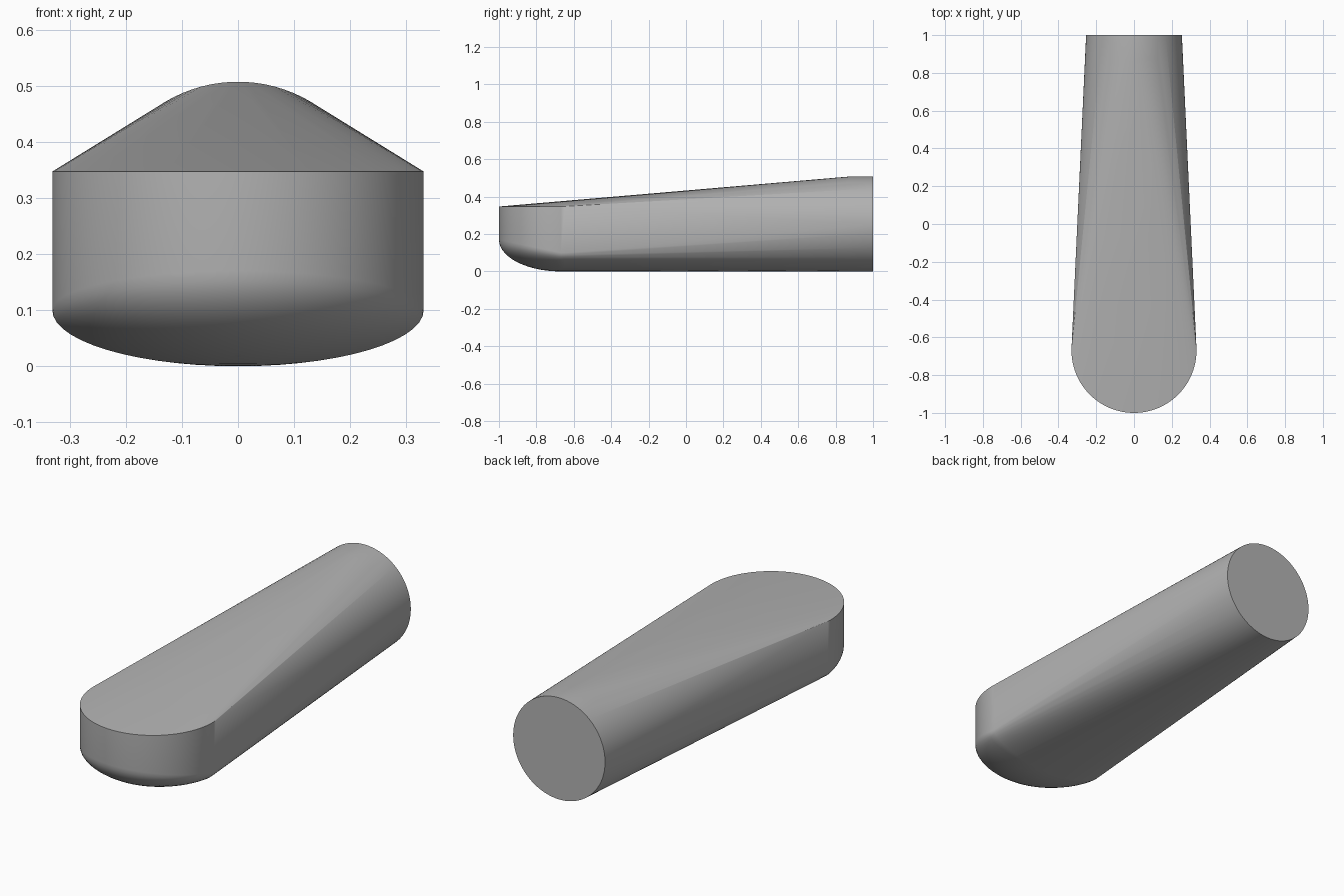
import bpy, bmesh
from math import sin, cos, pi, radians

cube = bpy.data.objects.get("Cube")
if cube:
    bpy.data.objects.remove(cube, do_unlink=True)

grey = bpy.data.materials.new("plain grey")
grey.use_nodes = True
grey.diffuse_color = (0.45, 0.45, 0.45, 1)
grey.node_tree.nodes["Principled BSDF"].inputs["Base Color"].default_value = (0.45, 0.45, 0.45, 1)

SEGMENTS, RINGS = 96, 14
HEAD_R, HEAD_Y, HEAD_TOP = 0.331, -0.669, 0.347
GRIP_R, GRIP_START, GRIP_END = 0.2535, 0.87, 1.0

bm = bmesh.new()
for i in range(SEGMENTS):
    a = 2 * pi * i / SEGMENTS
    s, c = sin(a), cos(a)

    # Round head: flat top, upright wall and a bowl that is deeper at the front
    bm.verts.new((HEAD_R * s, HEAD_Y - HEAD_R * c, HEAD_TOP))
    depth = 0.10 + 0.07 * max(c, 0)
    for k in range(RINGS):
        t = pi / 2 * k / RINGS
        r = HEAD_R * cos(t)
        bm.verts.new((r * s, HEAD_Y - r * c, depth * (1 - sin(t))))

    # Round grip end
    for y in (GRIP_START, GRIP_END):
        bm.verts.new((GRIP_R * s, y, GRIP_R + GRIP_R * c))
bm.verts.new((0, HEAD_Y, 0))

# Stretch one convex skin over the head and the grip
hull = bmesh.ops.convex_hull(bm, input=bm.verts)
spare = {g for g in hull["geom_interior"] + hull["geom_unused"]
         if isinstance(g, bmesh.types.BMVert)}
bmesh.ops.delete(bm, geom=list(spare), context='VERTS')
bmesh.ops.dissolve_limit(bm, angle_limit=radians(0.1), verts=bm.verts, edges=bm.edges)
bmesh.ops.recalc_face_normals(bm, faces=bm.faces)

mesh = bpy.data.meshes.new("handle_body")
bm.to_mesh(mesh)
bm.free()
mesh.materials.append(grey)
body = bpy.data.objects.new("handle_body", mesh)
bpy.context.collection.objects.link(body)

# Smooth sides, crisp rim and end
bpy.ops.object.select_all(action='DESELECT')
body.select_set(True)
bpy.context.view_layer.objects.active = body
bpy.ops.object.shade_smooth_by_angle(angle=radians(30))
